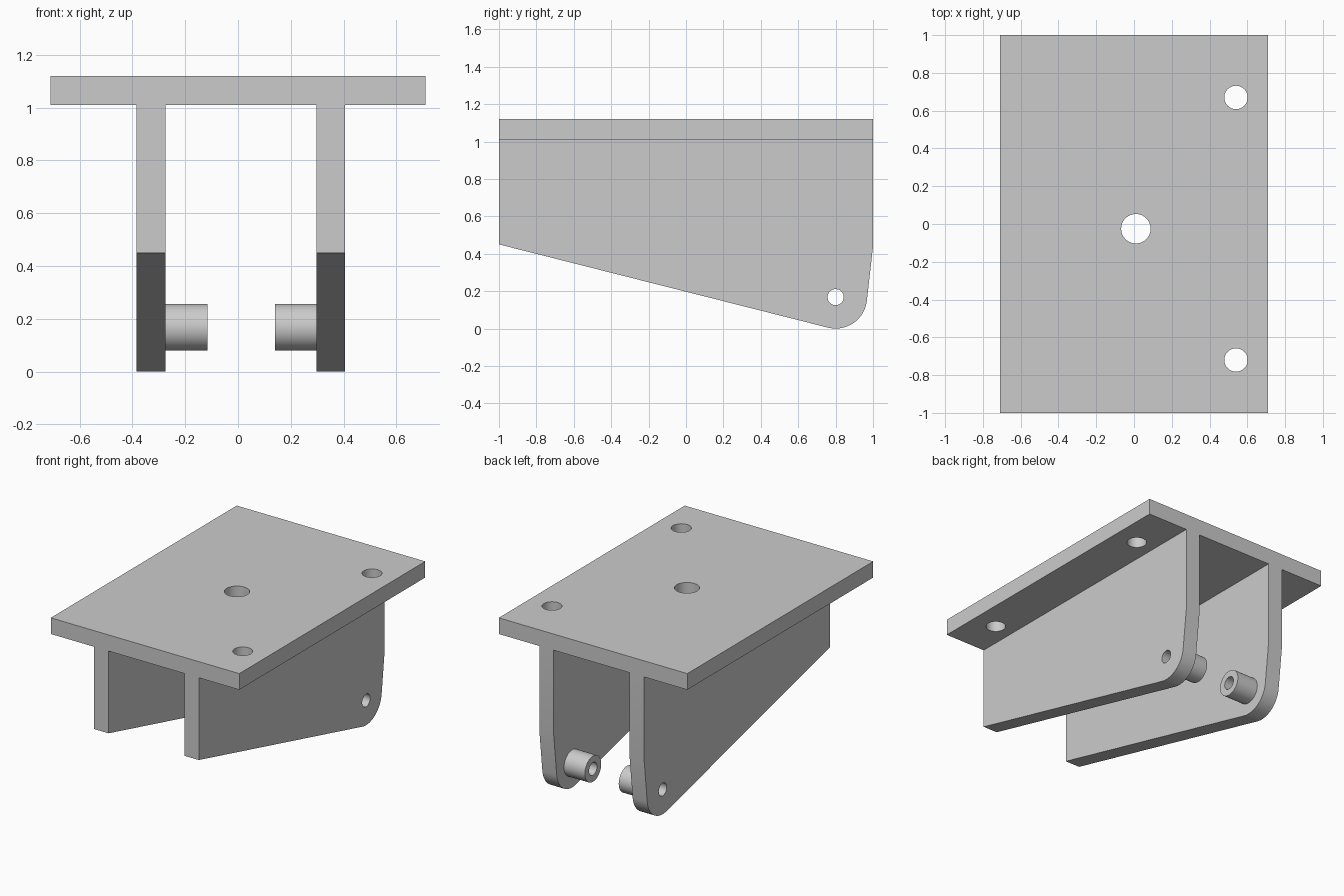
import bpy
import bmesh
from math import radians, sin, cos, pi
from mathutils import Matrix, Vector

cube = bpy.data.objects.get("Cube")
if cube:
    bpy.data.objects.remove(cube, do_unlink=True)

grey = bpy.data.materials.new("light grey")
grey.use_nodes = True
colour = (0.6, 0.6, 0.6, 1)
grey.diffuse_color = colour
grey.node_tree.nodes["Principled BSDF"].inputs["Base Color"].default_value = colour

PLATE_BOTTOM, PLATE_TOP = 1.01, 1.12
PIN_Y, PIN_Z = 0.80, 0.168
BORE_R, BOSS_R, TIP_R = 0.043, 0.088, 0.168


def make_object(name, bm):
    bmesh.ops.recalc_face_normals(bm, faces=bm.faces)
    mesh = bpy.data.meshes.new(name)
    bm.to_mesh(mesh)
    bm.free()
    mesh.materials.append(grey)
    obj = bpy.data.objects.new(name, mesh)
    bpy.context.collection.objects.link(obj)
    return obj


def cylinder(name, centre, radius, length, axis):
    bm = bmesh.new()
    turn = Matrix.Rotation(pi / 2, 4, "Y") if axis == "X" else Matrix()
    bmesh.ops.create_cone(bm, cap_ends=True, segments=48, radius1=radius,
                          radius2=radius, depth=length,
                          matrix=Matrix.Translation(centre) @ turn)
    return make_object(name, bm)


def drill(obj, centre, radius, axis):
    cutter = cylinder("hole_cutter", centre, radius, 0.6, axis)
    cutter.hide_render = True
    mod = obj.modifiers.new("hole", "BOOLEAN")
    mod.operation = "DIFFERENCE"
    mod.solver = "EXACT"
    mod.object = cutter
    select(obj)
    bpy.ops.object.modifier_apply(modifier=mod.name)
    bpy.data.objects.remove(cutter, do_unlink=True)


def select(obj):
    bpy.ops.object.select_all(action="DESELECT")
    obj.select_set(True)
    bpy.context.view_layer.objects.active = obj


def smooth(obj):
    select(obj)
    bpy.ops.object.shade_smooth_by_angle(angle=radians(30))


# Mounting plate with three holes
bm = bmesh.new()
bmesh.ops.create_cube(bm, size=1)
bmesh.ops.scale(bm, vec=(1.42, 2, PLATE_TOP - PLATE_BOTTOM), verts=bm.verts)
bmesh.ops.translate(bm, vec=(0, 0, (PLATE_BOTTOM + PLATE_TOP) / 2), verts=bm.verts)
plate = make_object("mounting_plate", bm)
for x, y, radius in ((0.01, -0.025, 0.078), (0.54, 0.67, 0.062), (0.54, -0.72, 0.062)):
    drill(plate, (x, y, PLATE_TOP), radius, "Z")
smooth(plate)


# Side web: sloping lower edge running into a rounded tip
def web_profile():
    start, end, steps = radians(256), radians(353), 20
    points = [(-1, PLATE_BOTTOM), (-1, 0.45)]
    for i in range(steps + 1):
        a = start + (end - start) * i / steps
        points.append((PIN_Y + TIP_R * cos(a), PIN_Z + TIP_R * sin(a)))
    return points + [(1, 0.44), (1, PLATE_BOTTOM)]


def make_web(name, x_min, x_max):
    bm = bmesh.new()
    face = bm.faces.new([bm.verts.new((x_min, y, z)) for y, z in web_profile()])
    result = bmesh.ops.extrude_face_region(bm, geom=[face])
    moved = [v for v in result["geom"] if isinstance(v, bmesh.types.BMVert)]
    bmesh.ops.translate(bm, vec=(x_max - x_min, 0, 0), verts=moved)
    return make_object(name, bm)


# Webs and their inward bosses, bored through on the pin axis
for side, web_x, boss_x in (("left", (0.297, 0.405), (0.14, 0.297)),
                            ("right", (-0.385, -0.275), (-0.275, -0.115))):
    web = make_web(side + "_web", *web_x)
    middle = Vector((sum(boss_x) / 2, PIN_Y, PIN_Z))
    boss = cylinder(side + "_boss", middle, BOSS_R, boss_x[1] - boss_x[0], "X")
    for part in (web, boss):
        drill(part, middle, BORE_R, "X")
        smooth(part)
